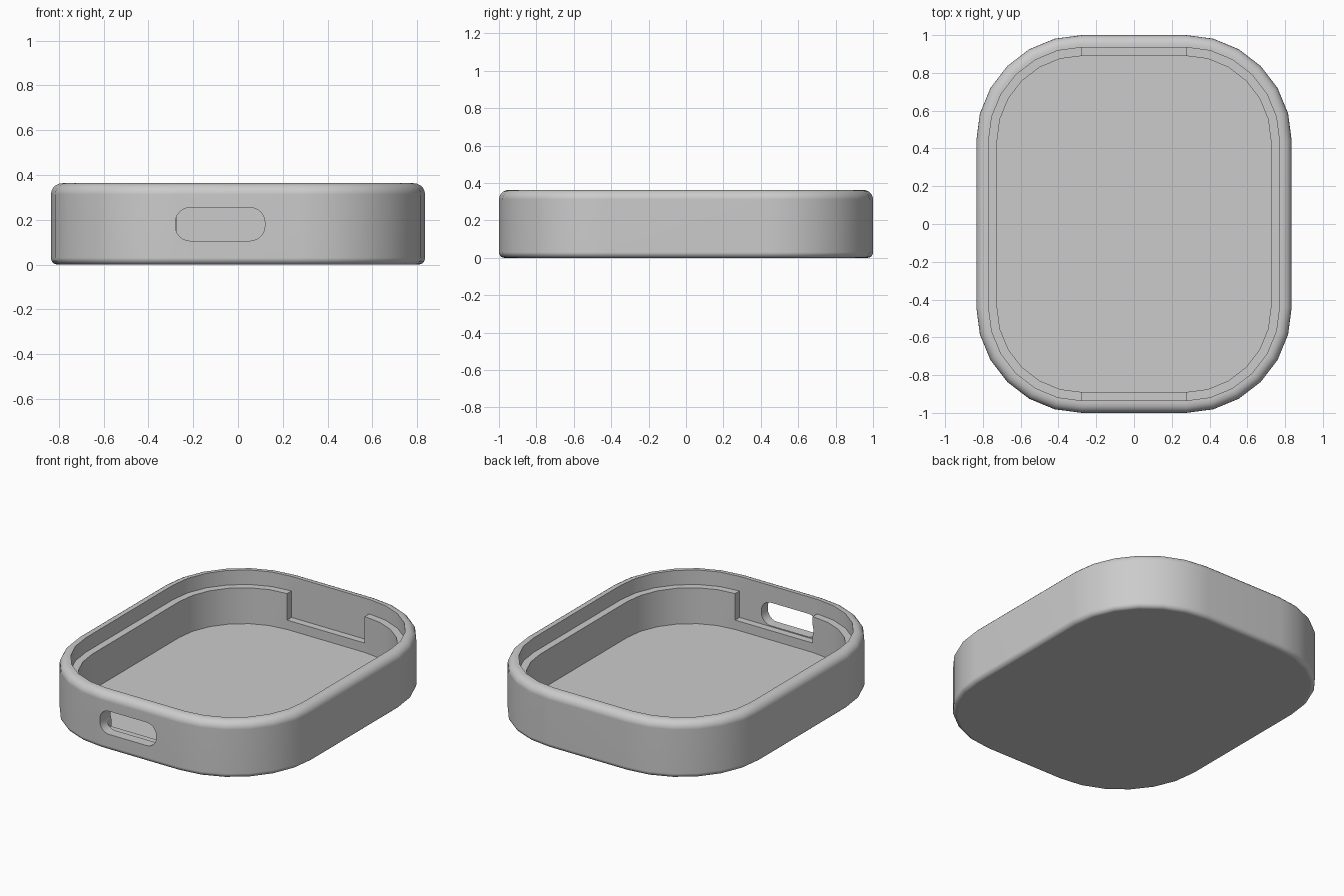
import bpy, bmesh, math

old = bpy.data.objects.get("Cube")
if old:
    bpy.data.objects.remove(old, do_unlink=True)

HALF_X, HALF_Y, HEIGHT, RADIUS = 0.835, 1.0, 0.363, 0.56
STEPS = 6                       # segments per rounded corner
LIP, WALL = 0.065, 0.11         # wall thickness above and below the ledge
FLOOR, NOTCH, LEDGE = 0.04, 0.10, 0.27
TOP_ROUND, BASE_ROUND, ROUND_STEPS = 0.05, 0.03, 5

grey = bpy.data.materials.new("plain grey")
grey.use_nodes = True
grey.diffuse_color = (0.6, 0.6, 0.6, 1)
grey.node_tree.nodes["Principled BSDF"].inputs["Base Color"].default_value = (0.6, 0.6, 0.6, 1)


def ring(bm, inset, z):
    """Rounded rectangle of vertices, shrunk by inset."""
    verts = []
    for k, (sx, sy) in enumerate([(1, 1), (-1, 1), (-1, -1), (1, -1)]):
        for i in range(STEPS + 1):
            a = math.pi / 2 * (k + i / STEPS)
            verts.append(bm.verts.new((sx * (HALF_X - RADIUS) + (RADIUS - inset) * math.cos(a),
                                       sy * (HALF_Y - RADIUS) + (RADIUS - inset) * math.sin(a), z)))
    return verts


def make_object(bm, name):
    bmesh.ops.recalc_face_normals(bm, faces=bm.faces)
    mesh = bpy.data.meshes.new(name)
    bm.to_mesh(mesh)
    bm.free()
    mesh.materials.append(grey)
    obj = bpy.data.objects.new(name, mesh)
    bpy.context.collection.objects.link(obj)
    return obj


# Wall section, from the underside up over the rim and down to the floor
angles = [math.pi / 2 * i / ROUND_STEPS for i in range(ROUND_STEPS + 1)]
section = [(BASE_ROUND * (1 - math.sin(a)), BASE_ROUND * (1 - math.cos(a))) for a in angles]
section += [(TOP_ROUND * (1 - math.cos(a)), HEIGHT - TOP_ROUND * (1 - math.sin(a))) for a in angles]
section += [(LIP, HEIGHT), (LIP, LEDGE), (WALL, LEDGE), (WALL, NOTCH), (WALL, FLOOR)]

bm = bmesh.new()
rings = [ring(bm, inset, z) for inset, z in section]
outer_ledge, inner_ledge, notch_ring = rings[-4], rings[-3], rings[-2]
count = len(rings[0])
notch_starts = (STEPS, 3 * STEPS + 2)   # straight runs at the back and front

for lower, upper in zip(rings, rings[1:]):
    for i in range(count):
        j = (i + 1) % count
        if i in notch_starts and (lower is outer_ledge or lower is inner_ledge):
            continue
        bm.faces.new((lower[i], lower[j], upper[j], upper[i]))
bm.faces.new(rings[0])
bm.faces.new(rings[-1])

# Notches through the ledge at both ends
for i in notch_starts:
    j = i + 1
    c, d = [bm.verts.new((outer_ledge[k].co.x, outer_ledge[k].co.y, NOTCH)) for k in (i, j)]
    bm.faces.new((notch_ring[i], notch_ring[j], d, c))
    bm.faces.new((c, d, outer_ledge[j], outer_ledge[i]))
    for k, corner in ((i, c), (j, d)):
        bm.faces.new((notch_ring[k], corner, outer_ledge[k], inner_ledge[k]))
case = make_object(bm, "case_tray")

# Rounded port opening in the front wall
bm = bmesh.new()
bmesh.ops.create_cube(bm, size=1)
for v in bm.verts:
    v.co = (v.co.x * 0.4 - 0.08, v.co.y * 0.3 - 0.97, v.co.z * 0.148 + 0.18)
long_edges = [e for e in bm.edges if abs(e.verts[0].co.y - e.verts[1].co.y) > 0.2]
bmesh.ops.bevel(bm, geom=long_edges, offset=0.066, segments=6, profile=0.5, affect='EDGES')
cutter = make_object(bm, "port_cutter")
cutter.hide_render = True

bpy.ops.object.select_all(action='DESELECT')
bpy.context.view_layer.objects.active = case
case.select_set(True)
cut = case.modifiers.new("port opening", 'BOOLEAN')
cut.operation = 'DIFFERENCE'
cut.solver = 'EXACT'
cut.object = cutter
bpy.ops.object.modifier_apply(modifier=cut.name)
bpy.data.objects.remove(cutter, do_unlink=True)

# Smooth rounded surfaces, crisp ledges
bpy.ops.object.shade_smooth_by_angle(angle=math.radians(35))
weighted = case.modifiers.new("even shading", 'WEIGHTED_NORMAL')
weighted.keep_sharp = True
